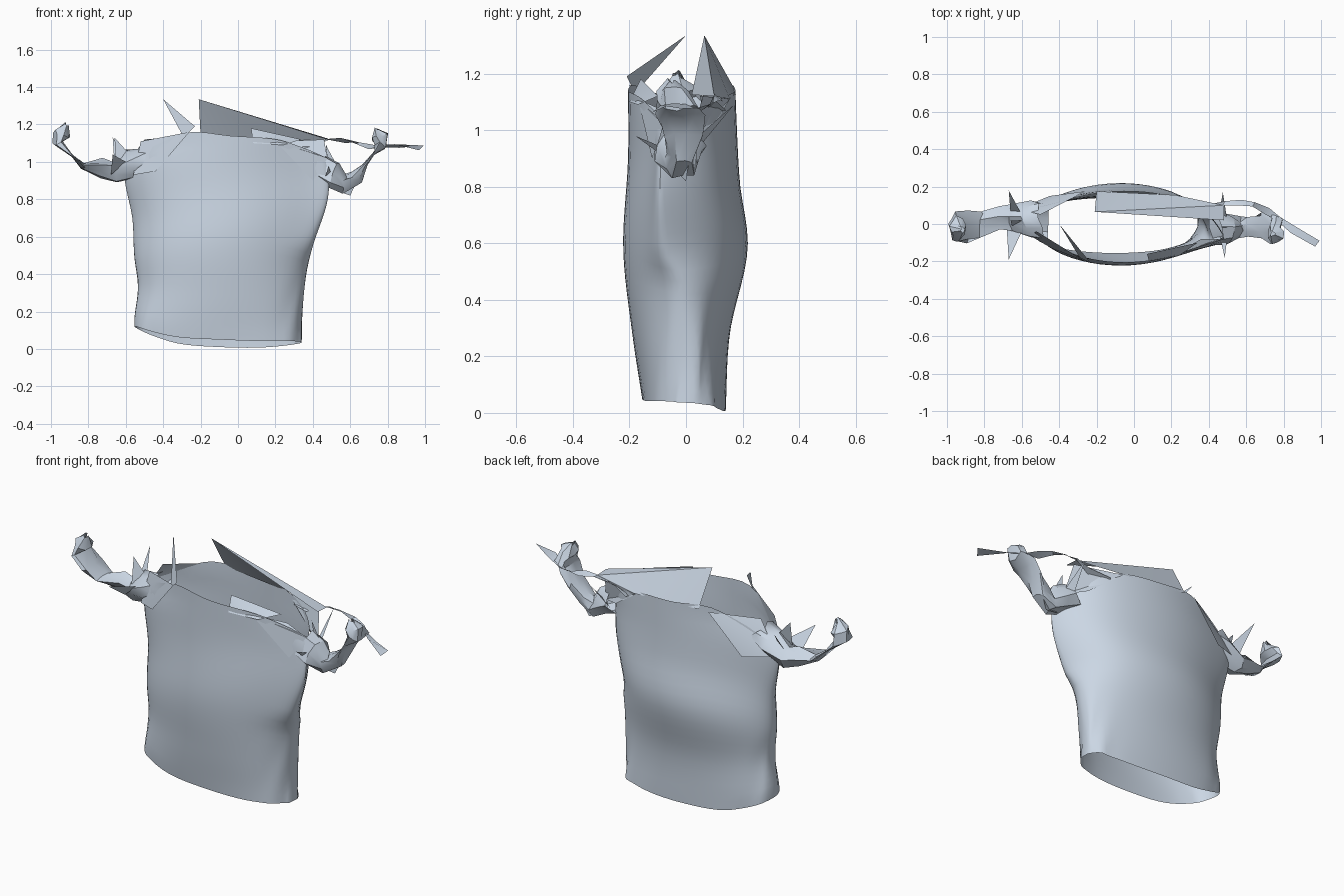
import bpy, bmesh, math, random
from mathutils import Vector

if "Cube" in bpy.data.objects:
    bpy.data.objects.remove(bpy.data.objects["Cube"])

random.seed(4)
CLOTH = bpy.data.materials.new("cloth")
CLOTH.diffuse_color = (.60, .68, .78, 1)
CLOTH.use_nodes = True
CLOTH.node_tree.nodes["Principled BSDF"].inputs["Base Color"].default_value = CLOTH.diffuse_color


def make(name, verts, faces, angle=35):
    me = bpy.data.meshes.new(name)
    me.from_pydata([tuple(v) for v in verts], [], faces)
    bm = bmesh.new()
    bm.from_mesh(me)
    bmesh.ops.recalc_face_normals(bm, faces=bm.faces)
    bm.to_mesh(me)
    bm.free()
    me.materials.append(CLOTH)
    ob = bpy.data.objects.new(name, me)
    bpy.context.collection.objects.link(ob)
    bpy.ops.object.select_all(action='DESELECT')
    bpy.context.view_layer.objects.active = ob
    ob.select_set(True)
    bpy.ops.object.shade_smooth_by_angle(angle=math.radians(angle))
    return ob


def curve(table, x):
    """Smooth (Hermite) lookup through the listed points."""
    x = min(max(x, table[0][0]), table[-1][0])
    k = next(i for i in range(len(table) - 1) if x <= table[i + 1][0])

    def slope(i):
        a, b = table[max(i - 1, 0)], table[min(i + 1, len(table) - 1)]
        return (b[1] - a[1]) / (b[0] - a[0])
    (x0, v0), (x1, v1) = table[k], table[k + 1]
    h = x1 - x0
    t = (x - x0) / h
    return (v0 * (1 + 2 * t) * (1 - t) ** 2 + v1 * t * t * (3 - 2 * t)
            + h * t * (1 - t) * (slope(k) * (1 - t) - slope(k + 1) * t))


def grid_faces(rows, n, closed=True):
    m = n if closed else n - 1
    return [(r * n + i, r * n + (i + 1) % n, (r + 1) * n + (i + 1) % n, (r + 1) * n + i)
            for r in range(rows - 1) for i in range(m)]


# Body of the garment: open tube with a slanted hem and a dipped neckline
LEFT = [(.05, -.53), (.13, -.555), (.33, -.535), (.5, -.555), (.7, -.565), (.9, -.605), (1, -.60), (1.1, -.55)]
RIGHT = [(0, .34), (.2, .345), (.4, .365), (.55, .40), (.8, .48), (1.0, .48), (1.1, .46)]
FRONT = [(.05, -.155), (.28, -.19), (.58, -.222), (.9, -.205), (1.17, -.205)]
BACK = [(0, .14), (.28, .155), (.58, .218), (.82, .19), (1.12, .175)]
RIM = [(-1, .95), (-.85, 1.06), (-.65, 1.12), (-.4, 1.16), (0, 1.14), (.5, 1.12), (.8, 1.07), (1, 1.02)]
RIDGE = [(0, .02), (.45, -.01), (.58, -.075), (.95, -.085), (1.1, -.03)]
LEFT_RIDGE = [(0, 0), (.4, .01), (.7, .03), (1.0, .05)]
HEM = [(-1, .12), (-.8, .08), (-.5, .045), (0, .03), (.5, .025), (1, .035)]
PINCH = [(0, .6), (.2, .85), (.5, 1.12), (.9, 1.45), (1.15, 1.3)]   # boxy hem, lens-shaped chest
N, R = 56, 24
verts = []
for r in range(R):
    t = r / (R - 1)
    for i in range(N):
        a = 2 * math.pi * i / N
        c, s = math.cos(a), math.sin(a)
        hem = curve(HEM, c) - .02 * s
        z = hem + (curve(RIM, c) - hem) * t
        xl, xr = curve(LEFT, z), curve(RIGHT, z)
        x = (xl + xr) / 2 + (xr - xl) / 2 * c
        y = abs(s) ** curve(PINCH, z) * curve(BACK if s > 0 else FRONT, z)
        y += curve(RIDGE if c > 0 else LEFT_RIDGE, z) * c ** 6
        # gathered creases at the lower corners
        k = abs(c) ** 8 * max(0, 1 - z / .5)
        y += .015 * k * math.sin(14 * z + 5 * i)
        verts.append((x, y, z))
make("garment_body", verts, grid_faces(R, N), 40)


# Crumpled sleeves: flattened tubes along (x, y, z, half width in y, half thickness)
def sleeve(name, path, n=9, jitter=.3):
    verts = []
    for k, (x, y, z, w, h) in enumerate(path):
        p, q = path[max(k - 1, 0)], path[min(k + 1, len(path) - 1)]
        d = Vector((q[0] - p[0], 0, q[2] - p[2])).normalized()
        side = Vector((-d.z, 0, d.x))
        for i in range(n):
            a = 2 * math.pi * i / n
            j = 1 + random.uniform(-jitter, jitter)
            v = Vector((x, y, z)) + side * (h * math.sin(a) * j)
            v.y += w * math.cos(a) * j
            v += d * random.uniform(-.015, .015)
            v.x = max(-1, min(1, v.x))
            verts.append(v)
    make(name, verts, grid_faces(len(path), n), 30)


sleeve("left_sleeve", [
    (-.48, .02, 1.03, .10, .06), (-.56, .02, .99, .09, .07), (-.66, .03, .95, .06, .06),
    (-.73, .03, .965, .05, .05), (-.82, .01, .975, .07, .015), (-.895, -.01, 1.04, .085, .006),
    (-.96, -.01, 1.10, .07, .035), (-.95, -.02, 1.15, .055, .045), (-.92, -.03, 1.195, .015, .01)])
sleeve("right_sleeve", [
    (.44, -.03, .95, .08, .07), (.50, -.03, .92, .07, .07), (.57, -.02, .88, .05, .05),
    (.63, -.01, .91, .05, .045), (.68, -.01, .985, .07, .012), (.73, -.02, 1.05, .08, .006),
    (.765, -.04, 1.09, .07, .035), (.76, -.05, 1.13, .05, .045), (.74, -.05, 1.175, .012, .01)])


# Loose flaps, shoulder folds and pulled-out points of cloth
def sheet(name, pts):
    make(name, pts, [(0, i, i + 1) for i in range(1, len(pts) - 1)])


sheet("neck_flap", [(-.21, .065, 1.335), (-.2, .175, 1.14), (.22, .155, 1.11),
                    (.48, .10, 1.12), (.48, .02, 1.125)])
sheet("front_neck_fold", [(.07, -.16, 1.18), (.08, -.20, 1.10), (.24, -.17, 1.09), (.34, -.10, 1.12)])
sheet("left_front_shoulder_fold", [(-.26, -.20, 1.16), (-.52, -.04, 1.11), (-.56, -.06, .93), (-.44, -.13, .95)])
sheet("left_back_shoulder_fold", [(-.26, .175, 1.14), (-.5, .05, 1.12), (-.62, .08, .95), (-.45, .15, .93)])
sheet("right_front_shoulder_fold", [(.2, -.17, 1.11), (.36, -.08, 1.07), (.48, -.08, 1.02), (.4, -.12, .9)])
sheet("right_back_shoulder_fold", [(.2, .155, 1.11), (.46, .06, 1.12), (.49, .01, .95), (.38, .08, .98)])
POINTS = [  # tip, then two base corners
    ((-.40, 0, 1.335), (-.29, -.18, 1.13), (-.23, -.21, 1.19)),
    ((-.67, .18, 1.13), (-.66, .06, .98), (-.60, .05, 1.02)),
    ((-.67, -.19, 1.04), (-.68, -.03, .93), (-.60, -.04, 1.0)),
    ((-.66, .02, 1.13), (-.65, -.02, .94), (-.57, .02, 1.03)),
    ((.475, .17, 1.09), (.45, .03, .92), (.50, .01, .95)),
    ((.485, -.18, .98), (.46, -.07, .9), (.50, -.06, .93)),
    ((.47, -.02, 1.09), (.49, 0, .88), (.54, -.02, .96)),
    ((.66, .02, .95), (.49, -.04, .86), (.60, .0, .82)),
]
for k, p in enumerate(POINTS):
    sheet("cloth_point_%d" % (k + 1), p)

# Twisted strip trailing past the right sleeve
STRIP = [(.27, .13, 1.07), (.38, .09, 1.09), (.48, .11, 1.12), (.56, .115, 1.115), (.64, .105, 1.10),
         (.71, .07, 1.08), (.77, .03, 1.085), (.85, -.03, 1.085), (.98, -.105, 1.075)]
verts = []
for k, (x, y, z) in enumerate(STRIP):
    w = .012 + .008 * (k % 2) + (.008 if k == 8 else 0)
    tw = .8 * math.sin(1.7 * k)
    for e in (-1, 1):
        verts.append((x + e * w * .6, y + e * w * math.cos(tw), z + e * w * math.sin(tw)))
make("trailing_strip", verts, grid_faces(len(STRIP), 2, False))
